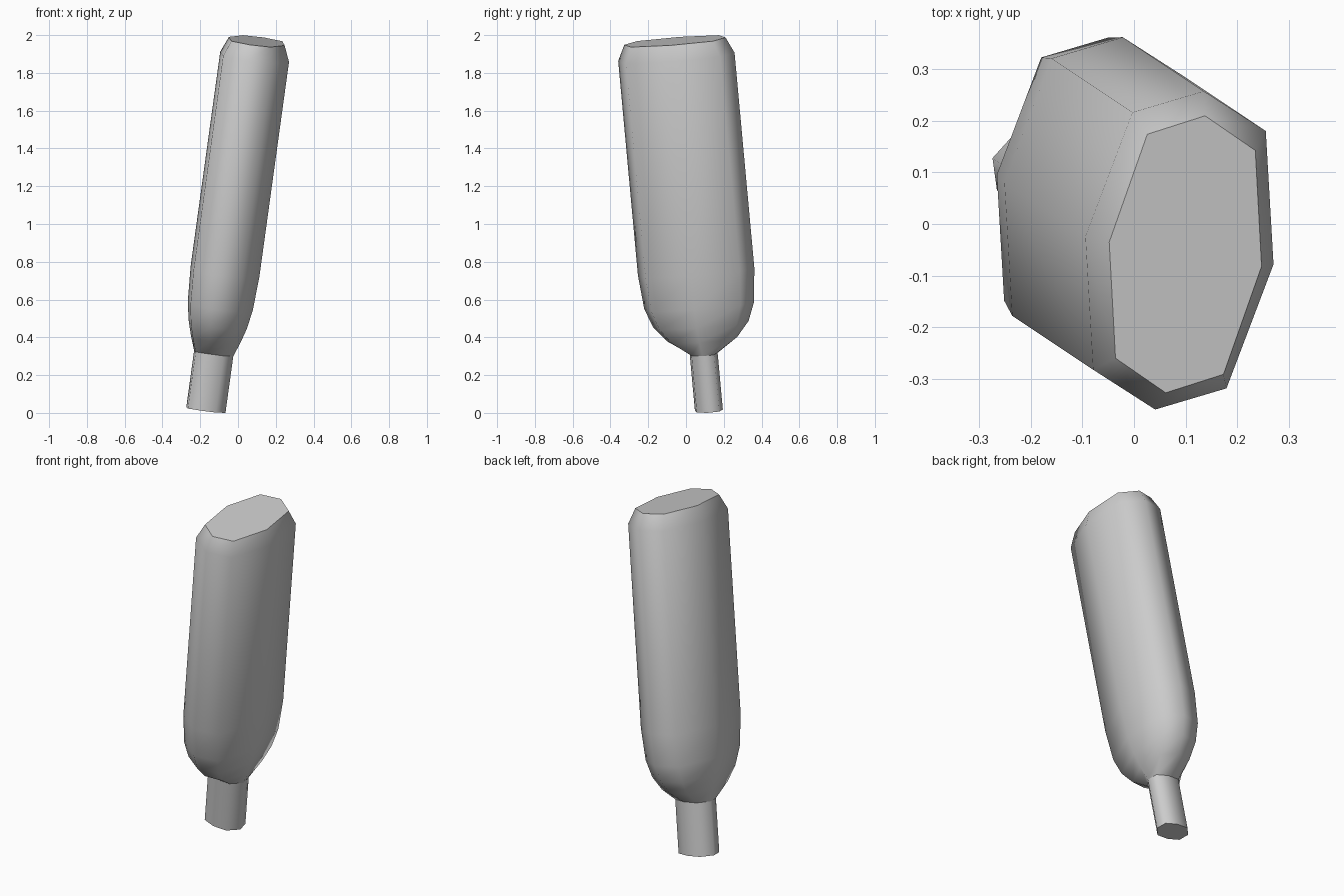
import bpy
import bmesh
from mathutils import Vector

cube = bpy.data.objects.get("Cube")
if cube:
    bpy.data.objects.remove(cube, do_unlink=True)

# One flat colour
grey = bpy.data.materials.new("plain grey")
grey.use_nodes = True
colour = (0.6, 0.6, 0.6, 1)
grey.diffuse_color = colour
grey.node_tree.nodes["Principled BSDF"].inputs["Base Color"].default_value = colour

# Leaning axis and half of the flattened eight-sided section
LEAN_X, LEAN_Y = 0.138, -0.092
AXIS_TOP = Vector((0.088, -0.051, 1.885))
half = [(0.182, -0.027), (0.167, 0.231), (0.047, 0.308), (-0.091, 0.267)]
section = half + [(-x, -y) for x, y in half]


def ring(bm, z, sx, sy):
    """Section of the given scale, square to the leaning axis."""
    d = z - AXIS_TOP.z
    cx, cy = AXIS_TOP.x + LEAN_X * d, AXIS_TOP.y + LEAN_Y * d
    return [bm.verts.new((cx + x * sx, cy + y * sy,
                          z - LEAN_X * x * sx - LEAN_Y * y * sy))
            for x, y in section]


def loft(name, levels, sharp_levels):
    bm = bmesh.new()
    rings = [ring(bm, *level) for level in levels]
    count = len(section)
    for low, high in zip(rings, rings[1:]):
        for i in range(count):
            j = (i + 1) % count
            bm.faces.new((low[i], low[j], high[j], high[i]))
    bm.faces.new(rings[0][::-1])
    bm.faces.new(rings[-1])
    for face in bm.faces:
        face.smooth = True
    # Crisp creases round the ends and the neck
    for k in sharp_levels:
        for i in range(count):
            bm.edges.get((rings[k][i], rings[k][(i + 1) % count])).smooth = False
    mesh = bpy.data.meshes.new(name)
    bm.to_mesh(mesh)
    bm.free()
    mesh.materials.append(grey)
    obj = bpy.data.objects.new(name, mesh)
    bpy.context.collection.objects.link(obj)
    return obj


# Stem, rounded shoulder, long body and bevelled flat end, bottom to top
loft("body_and_stem", [
    (0.015, 0.57, 0.24),
    (0.315, 0.57, 0.24),
    (0.39, 0.72, 0.60),
    (0.47, 0.85, 0.82),
    (0.57, 0.945, 0.945),
    (0.75, 1, 1),
    (1.885, 1, 1),
    (1.968, 0.81, 0.87),
], sharp_levels=(0, 1, 7))
